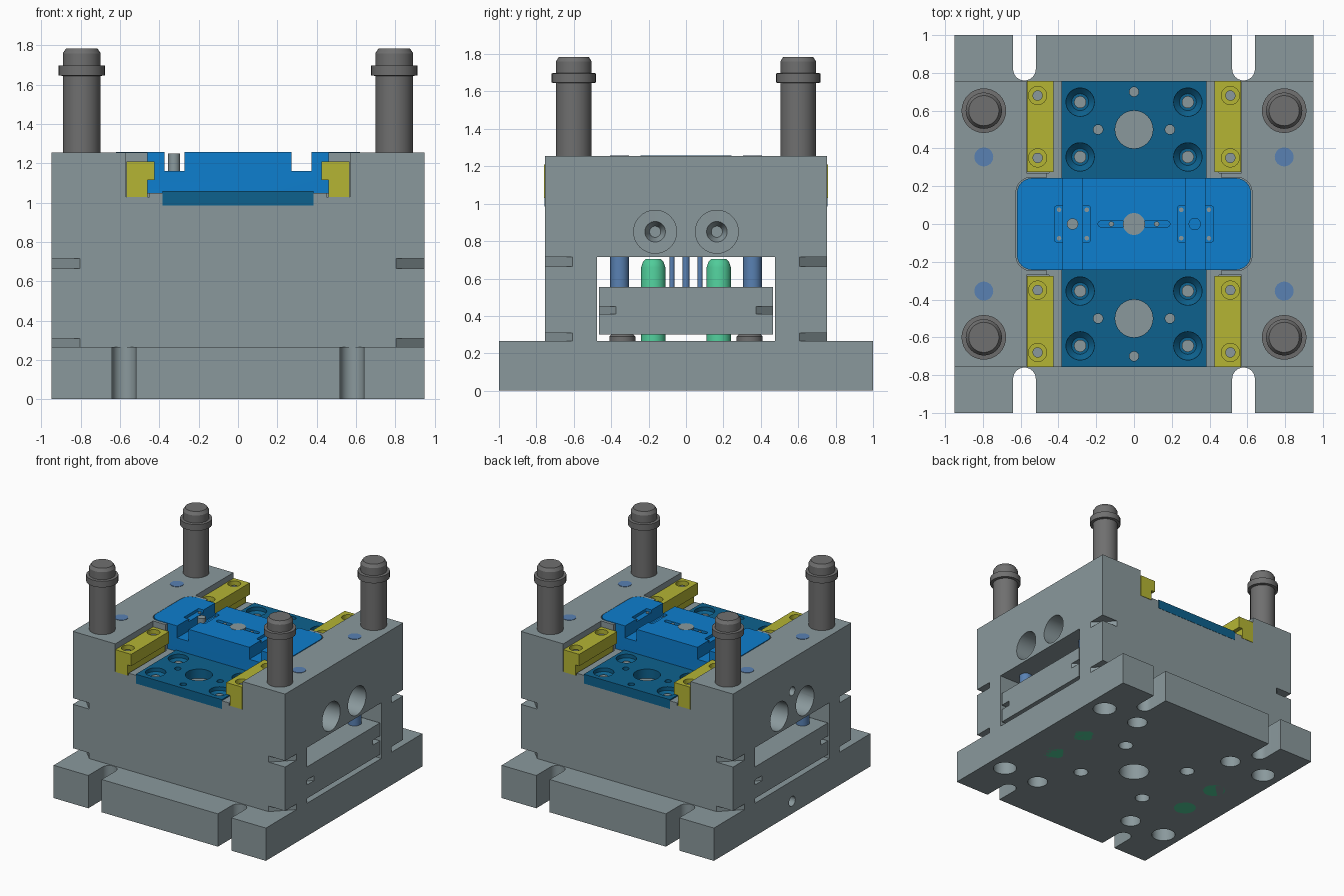
import bpy, bmesh, math
from mathutils import Matrix

old = bpy.data.objects.get("Cube")
if old:
    bpy.data.objects.remove(old, do_unlink=True)


def material(name, r, g, b):
    m = bpy.data.materials.new(name)
    m.use_nodes = True
    m.diffuse_color = (r, g, b, 1)
    m.node_tree.nodes["Principled BSDF"].inputs["Base Color"].default_value = (r, g, b, 1)
    return m


STEEL = material("grey steel", .255, .318, .335)
DARK = material("dark grey", .16, .16, .16)
BLUE = material("bright blue", .004, .21, .62)
DEEP = material("deep blue", .004, .12, .27)
YELLOW = material("yellow", .46, .46, .034)
GREEN = material("green", .08, .6, .32)
PIN = material("pin blue", .1, .22, .45)
SIGNS = [(sx, sy) for sx in (-1, 1) for sy in (-1, 1)]


def finish(mesh):
    mesh.shade_smooth()
    mesh.set_sharp_from_angle(angle=math.radians(30))


def make(name, bm, mat):
    bmesh.ops.recalc_face_normals(bm, faces=bm.faces)
    mesh = bpy.data.meshes.new(name)
    bm.to_mesh(mesh)
    bm.free()
    if mat:
        mesh.materials.append(mat)
    finish(mesh)
    ob = bpy.data.objects.new(name, mesh)
    bpy.context.collection.objects.link(ob)
    return ob


def prism(name, pts, z0, z1, mat=None):
    bm = bmesh.new()
    face = bm.faces.new([bm.verts.new((x, y, z0)) for x, y in pts])
    out = bmesh.ops.extrude_face_region(bm, geom=[face])
    for v in out["geom"]:
        if isinstance(v, bmesh.types.BMVert):
            v.co.z = z1
    return make(name, bm, mat)


def box(name, x, y, z, mat=None, corner=0):
    pts = [(x[0], y[0]), (x[1], y[0]), (x[1], y[1]), (x[0], y[1])]
    if corner:
        pts = []
        for i, (cx, cy) in enumerate([(x[1], y[1]), (x[0], y[1]), (x[0], y[0]), (x[1], y[0])]):
            sx, sy = (1, -1, -1, 1)[i], (1, 1, -1, -1)[i]
            for k in range(7):
                a = (i + k / 6) * math.pi / 2
                pts.append((cx - sx * corner + corner * math.cos(a),
                            cy - sy * corner + corner * math.sin(a)))
    return prism(name, pts, z[0], z[1], mat)


def lathe(name, profile, pos=(0, 0), mat=None, along_x=False, n=32):
    """Turn (radius, height) pairs about z at (x, y), or about x at (y, z)."""
    bm = bmesh.new()
    rings = [[bm.verts.new((r * math.cos(2 * math.pi * i / n), r * math.sin(2 * math.pi * i / n), h))
              for i in range(n)] for r, h in profile]
    for a, b in zip(rings, rings[1:]):
        for i in range(n):
            bm.faces.new((a[i], a[(i + 1) % n], b[(i + 1) % n], b[i]))
    bm.faces.new(rings[0])
    bm.faces.new(rings[-1])
    if along_x:
        bm.transform(Matrix.Translation((0, *pos)) @ Matrix.Rotation(math.pi / 2, 4, 'Y'))
    else:
        bm.transform(Matrix.Translation((*pos, 0)))
    return make(name, bm, mat)


def rod(name, r, z0, z1, pos, mat=None, along_x=False):
    return lathe(name, [(r, z0), (r, z1)], pos, mat, along_x)


def cut(ob, cutters):
    for c in cutters:
        c.hide_render = True
        m = ob.modifiers.new("cut", 'BOOLEAN')
        m.operation, m.solver, m.object = 'DIFFERENCE', 'EXACT', c
    bpy.context.view_layer.update()
    mesh = bpy.data.meshes.new_from_object(ob.evaluated_get(bpy.context.evaluated_depsgraph_get()))
    ob.modifiers.clear()
    ob.data = mesh
    finish(mesh)
    for c in cutters:
        bpy.data.objects.remove(c, do_unlink=True)


def corner_notches(x, y, size, z0, z1):
    e = .01
    return [prism("notch", [(sx * (x - size - e), sy * (y + e)), (sx * (x + e), sy * (y - size - e)),
                            (sx * (x + e), sy * (y + e))], z0, z1) for sx, sy in SIGNS]


# Base plate with clamp slots and holes underneath
base = box("base_plate", (-.95, .95), (-1, 1), (0, .265), STEEL)
cuts = [rod("c", .115, -.1, .4, (0, 0)), rod("c", .04, -1.1, -.7, (0, .1), along_x=True)]
for sx, sy in SIGNS:
    y = sorted((sy * .82, sy * 1.1))
    cuts.append(box("c", (sx * .58 - .06, sx * .58 + .06), y, (-.1, .4)))
    cuts.append(rod("c", .06, -.1, .4, (sx * .58, sy * .82)))
    for px, py, r in ((.8, .6, .09), (.47, .6, .077), (.31, .27, .055)):
        cuts.append(rod("c", r, -.1, .24, (sx * px, sy * py)))
cut(base, cuts)

# Main body: ejector tunnel, stepped top channel, insert pocket, side ports
body = box("mould_body", (-.95, .95), (-.755, .755), (.265, 1.255), STEEL)
cuts = [box("c", (-1.1, 1.1), (-.475, .475), (.1, .715)),
        box("c", (-.385, .385), (-.9, .9), (.985, 1.4)),
        box("c", (-.46, .46), (-.9, .9), (1.05, 1.4)),
        box("c", (-.625, .625), (-.247, .247), (1.048, 1.4), corner=.08),
        rod("c", .035, -1.1, -.75, (0, .99), along_x=True)]
for sx, sy in SIGNS:
    cuts.append(box("c", sorted((sx * .45, sx * .57)), sorted((sy * .27, sy * .9)), (1.03, 1.4)))
    cuts.append(lathe("c", [(.115, sx * 1.1), (.115, sx * .75), (.055, sx * .749), (.03, sx * .68)],
                      (sy * .165, .85), along_x=True))
cuts += corner_notches(.95, .755, .147, .665, .715) + corner_notches(.95, .755, .147, .2, .31)
cut(body, cuts)

# Ejector plate pack inside the tunnel
ejector = box("ejector_plate", (-.945, .945), (-.465, .465), (.3, .555), STEEL)
cut(ejector, corner_notches(.945, .465, .09, .41, .45))
for y, r in ((-.075, .013), (0, .018), (.075, .013)):
    rod("ejector_pin", r, .55, .73, (0, y), PIN)

# Corner posts, return pins, ejector guides and rest buttons
for sx, sy in SIGNS:
    lathe("guide_pillar", [(.096, 1.2), (.096, 1.645), (.118, 1.647), (.118, 1.697), (.096, 1.699),
                           (.096, 1.76), (.08, 1.785)], (sx * .795, sy * .6), DARK)
    rod("return_pin", .05, .55, 1.258, (sx * .795, sy * .355), PIN)
    lathe("ejector_guide", [(.065, .001), (.065, .66), (.055, .69), (.04, .705)],
          (sx * .66, sy * .175), GREEN)
    lathe("guide_foot", [(.085, -.0), (.085, .05)], (sx * .66, sy * .175), GREEN)
    lathe("rest_button", [(.07, .26), (.07, .29), (.06, .3)], (sx * .8, sy * .34), DARK)

# Deep blue carrier plate with counterbores
carrier = box("carrier_plate", (-.385, .385), (-.757, .757), (.985, 1.06), DEEP)
cuts = []
for s in (-1, 1):
    cuts.append(rod("c", .1, .9, 1.2, (0, s * .5)))
    cuts.append(rod("c", .025, .9, 1.2, (0, s * .7)))
    for t in (-1, 1):
        cuts.append(rod("c", .025, .9, 1.2, (t * .19, s * .5)))
        for y in (.355, .645):
            cuts.append(lathe("c", [(.045, 1.0), (.075, 1.03), (.075, 1.2)], (t * .285, s * y)))
            rod("carrier_screw", .032, .99, 1.025, (t * .285, s * y), STEEL)
cut(carrier, cuts)

# Yellow clamping rails with overhanging lip
for sx, sy in SIGNS:
    bm = bmesh.new()
    outline = [(.46, 1.03), (.567, 1.03), (.567, 1.21), (.425, 1.21), (.425, 1.115), (.46, 1.115)]
    f = bm.faces.new([bm.verts.new((sx * x, sy * .275, z)) for x, z in outline])
    out = bmesh.ops.extrude_face_region(bm, geom=[f])
    bmesh.ops.translate(bm, vec=(0, sy * .483, 0),
                        verts=[v for v in out["geom"] if isinstance(v, bmesh.types.BMVert)])
    rail = make("clamp_rail", bm, YELLOW)
    cut(rail, [rod("c", .048, 1.17, 1.3, (sx * .51, sy * y)) for y in (.35, .68)])
    for y in (.35, .68):
        rod("rail_screw", .027, 1.16, 1.185, (sx * .51, sy * y), STEEL)

# Bright blue cavity insert with two channels
insert = box("cavity_insert", (-.62, .62), (-.243, .243), (1.05, 1.257), BLUE, corner=.08)
cuts = [box("c", (-.19, .19), (-.016, .016), (1.235, 1.4), corner=.015)]
for s in (-1, 1):
    cuts.append(box("c", sorted((s * .272, s * .375)), (-.4, .4), (1.16, 1.4)))
    cuts.append(box("c", sorted((s * .23, s * .42)), (-.095, .095), (1.235, 1.4), corner=.01))
cuts.append(rod("c", .03, 1.08, 1.3, (.322, 0)))
cut(insert, cuts)
rod("channel_pin", .03, 1.1, 1.25, (-.325, 0), STEEL)
rod("sprue_disc", .058, 1.2, 1.259, (0, 0), STEEL)
for s in (-1, 1):
    rod("runner_pin", .014, 1.2, 1.25, (s * .12, 0), STEEL)
    for x in (.25, .397):
        for y in (-.075, .075):
            rod("insert_screw", .012, 1.22, 1.24, (s * x, y), STEEL)
